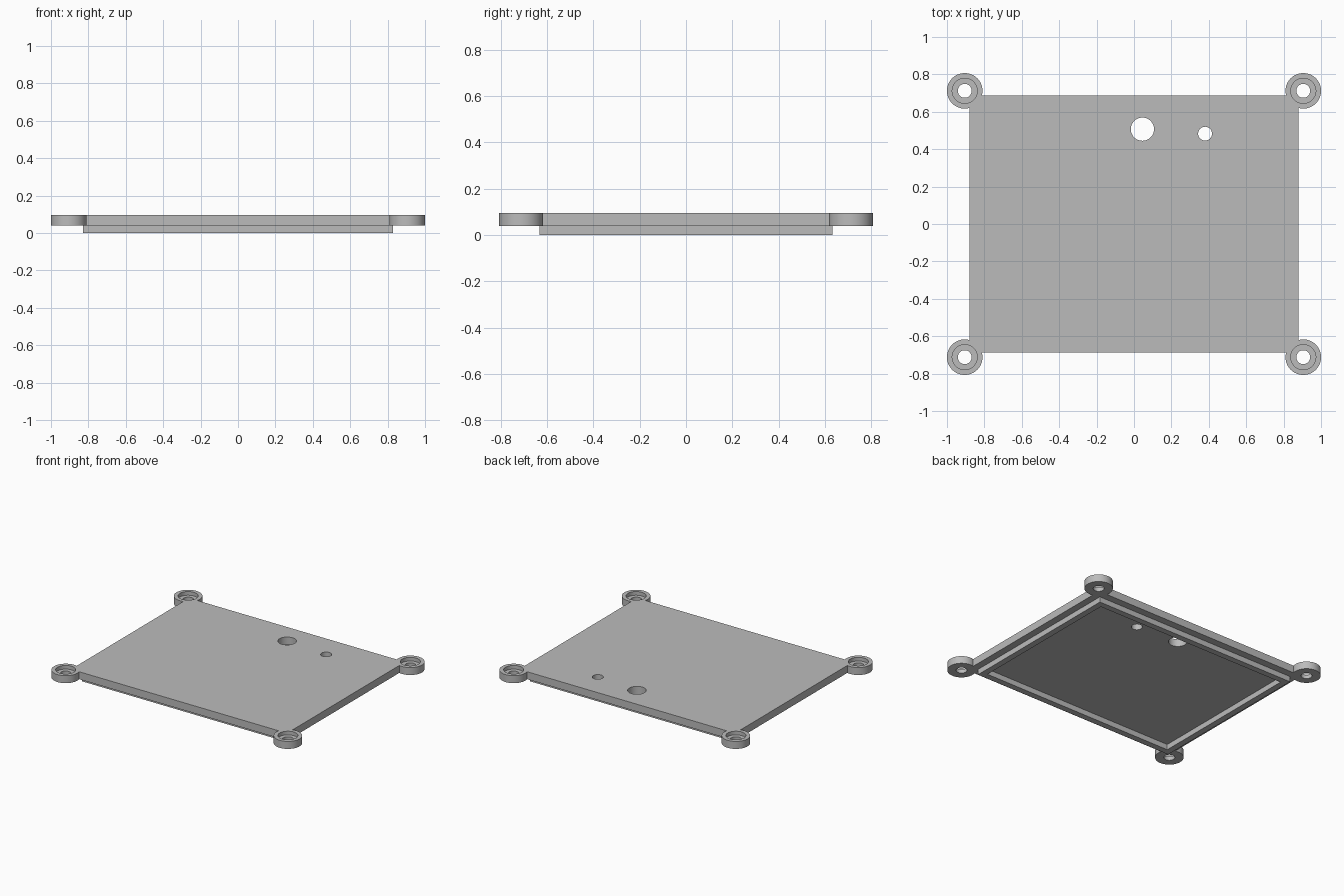
import bpy
import math

cube = bpy.data.objects.get("Cube")
if cube:
    bpy.data.objects.remove(cube, do_unlink=True)

STEP, TOP = 0.04, 0.095          # underside and top of the plate
BOSS_X, BOSS_Y = 0.905, 0.712    # screw boss centres

grey = bpy.data.materials.new("light grey")
grey.use_nodes = True
grey.diffuse_color = (0.5, 0.5, 0.5, 1)
grey.node_tree.nodes["Principled BSDF"].inputs["Base Color"].default_value = (0.5, 0.5, 0.5, 1)


def finish(name):
    ob = bpy.context.object
    ob.name = name
    ob.data.materials.append(grey)
    bpy.ops.object.transform_apply(location=True, rotation=True, scale=True)
    return ob


def box(name, hx, hy, z0, z1):
    bpy.ops.mesh.primitive_cube_add(size=2, location=(0, 0, (z0 + z1) / 2))
    bpy.context.object.scale = (hx, hy, (z1 - z0) / 2)
    return finish(name)


def cylinder(name, x, y, r, z0, z1):
    bpy.ops.mesh.primitive_cylinder_add(vertices=64, radius=r, depth=z1 - z0,
                                        location=(x, y, (z0 + z1) / 2))
    return finish(name)


def combine(target, tool, operation):
    tool.hide_render = True
    mod = target.modifiers.new(tool.name, 'BOOLEAN')
    mod.operation = operation
    mod.solver = 'EXACT'
    mod.object = tool
    bpy.context.view_layer.objects.active = target
    bpy.ops.object.modifier_apply(modifier=mod.name)
    bpy.data.objects.remove(tool, do_unlink=True)


# Plate with the locating rim underneath
lid = box("lid_plate", 0.88, 0.687, STEP, TOP)
combine(lid, box("rim", 0.828, 0.633, 0, 0.07), 'UNION')
combine(lid, box("rim_pocket", 0.783, 0.588, -0.1, STEP), 'DIFFERENCE')

# Corner screw bosses, each with a counterbored hole
corners = [(sx * BOSS_X, sy * BOSS_Y) for sx in (-1, 1) for sy in (-1, 1)]
for x, y in corners:
    combine(lid, cylinder("screw_boss", x, y, 0.095, STEP, TOP), 'UNION')
for x, y in corners:
    combine(lid, cylinder("counterbore", x, y, 0.067, TOP - 0.027, 0.2), 'DIFFERENCE')
    combine(lid, cylinder("screw_hole", x, y, 0.037, -0.1, 0.2), 'DIFFERENCE')

# Two round openings near the back edge
for x, y, r in ((0.045, 0.507, 0.062), (0.38, 0.483, 0.037)):
    combine(lid, cylinder("opening", x, y, r, -0.1, 0.2), 'DIFFERENCE')

bpy.ops.object.select_all(action='DESELECT')
lid.select_set(True)
bpy.context.view_layer.objects.active = lid
bpy.ops.object.shade_smooth_by_angle(angle=math.radians(30))
